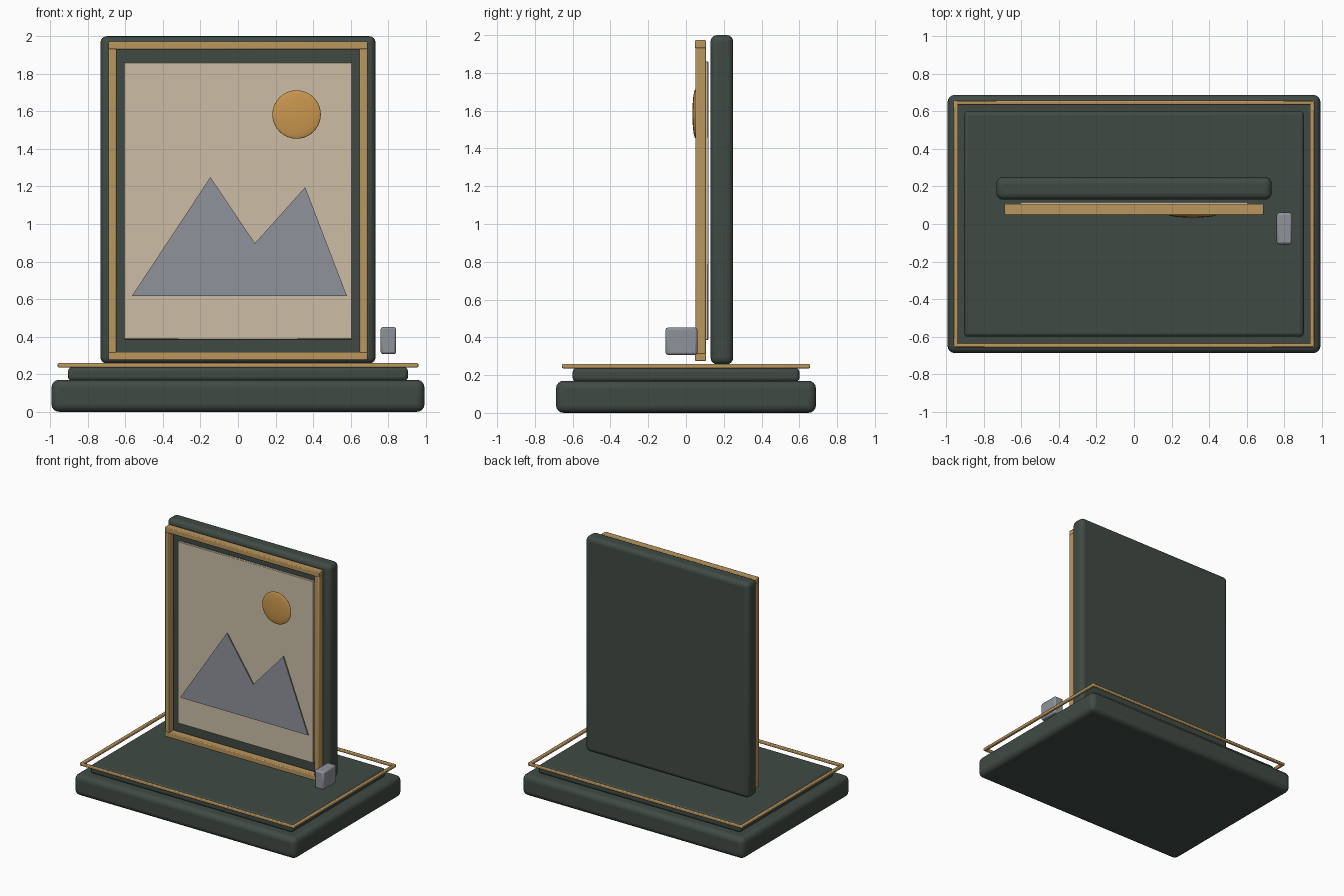
import bpy, bmesh

if "Cube" in bpy.data.objects:
    bpy.data.objects.remove(bpy.data.objects["Cube"])


def material(name, rgb):
    m = bpy.data.materials.new(name)
    lin = [((c / 255 + 0.055) / 1.055) ** 2.4 for c in rgb]
    m.diffuse_color = (*lin, 1)
    m.use_nodes = True
    m.node_tree.nodes["Principled BSDF"].inputs["Base Color"].default_value = m.diffuse_color
    return m


GREEN = material("dark green", (64, 74, 68))
GOLD = material("antique gold", (186, 151, 94))
PAPER = material("cream paper", (204, 190, 165))
GREY = material("slate grey", (143, 147, 155))
AMBER = material("amber", (202, 150, 78))


def box(name, x, y, z, mat, bevel=0.0, segments=3):
    """Box from (min, max) ranges, with rounded edges."""
    bpy.ops.mesh.primitive_cube_add(size=1)
    o = bpy.context.object
    o.name = name
    for v in o.data.vertices:
        v.co = [r[0] + (c + 0.5) * (r[1] - r[0]) for c, r in zip(v.co, (x, y, z))]
    o.data.materials.append(mat)
    if bevel:
        b = o.modifiers.new("rounding", 'BEVEL')
        b.width, b.segments = bevel, segments
        bpy.ops.object.shade_smooth_by_angle()
    return o


# Stepped base
box("base", (-0.993, 0.993), (-0.688, 0.688), (0, 0.17), GREEN, 0.04, 4)
box("base_step", (-0.905, 0.905), (-0.6, 0.6), (0.165, 0.237), GREEN, 0.02)

# Gold rail around the base
for s, a, b in ((-1, "front", "left"), (1, "back", "right")):
    ys = sorted((s * 0.635, s * 0.657))
    xs = sorted((s * 0.936, s * 0.96))
    box(f"rail_{a}", (-0.96, 0.96), ys, (0.236, 0.259), GOLD, 0.006, 2)
    box(f"rail_{b}", xs, (-0.657, 0.657), (0.236, 0.259), GOLD, 0.006, 2)

# Upright back panel
box("back_panel", (-0.733, 0.733), (0.13, 0.25), (0.257, 2.0), GREEN, 0.035, 4)

# Gold picture frame
for n, z in (("bottom", (0.275, 0.318)), ("top", (1.93, 1.973))):
    box(f"frame_{n}", (-0.69, 0.69), (0.047, 0.107), z, GOLD, 0.006, 2)
for n, x in (("left", (-0.69, -0.648)), ("right", (0.648, 0.69))):
    box(f"frame_{n}", x, (0.049, 0.105), (0.312, 1.936), GOLD, 0.006, 2)

# Picture sheet
box("picture_sheet", (-0.608, 0.608), (0.096, 0.118), (0.386, 1.86), PAPER, 0.003, 1)

# Mountains: thin extruded outline
bm = bmesh.new()
outline = [(-0.565, 0.617), (0.58, 0.617), (0.358, 1.196), (0.09, 0.898), (-0.147, 1.25)]
face = bm.faces.new([bm.verts.new((x, 0.066, z)) for x, z in outline])
ext = bmesh.ops.extrude_face_region(bm, geom=[face])["geom"]
bmesh.ops.translate(bm, vec=(0, 0.009, 0),
                    verts=[g for g in ext if isinstance(g, bmesh.types.BMVert)])
bmesh.ops.recalc_face_normals(bm, faces=bm.faces)
me = bpy.data.meshes.new("mountains")
bm.to_mesh(me)
bm.free()
me.materials.append(GREY)
bpy.context.collection.objects.link(bpy.data.objects.new("mountains", me))

# Sun: flattened ball
bpy.ops.mesh.primitive_uv_sphere_add(segments=40, ring_count=20, location=(0.312, 0.05, 1.583))
sun = bpy.context.object
sun.name = "sun"
sun.scale = (0.129, 0.016, 0.129)
sun.data.materials.append(AMBER)
bpy.ops.object.shade_smooth_by_angle()

# Side block
box("side_block", (0.76, 0.842), (-0.108, 0.06), (0.307, 0.452), GREY, 0.012, 2)
